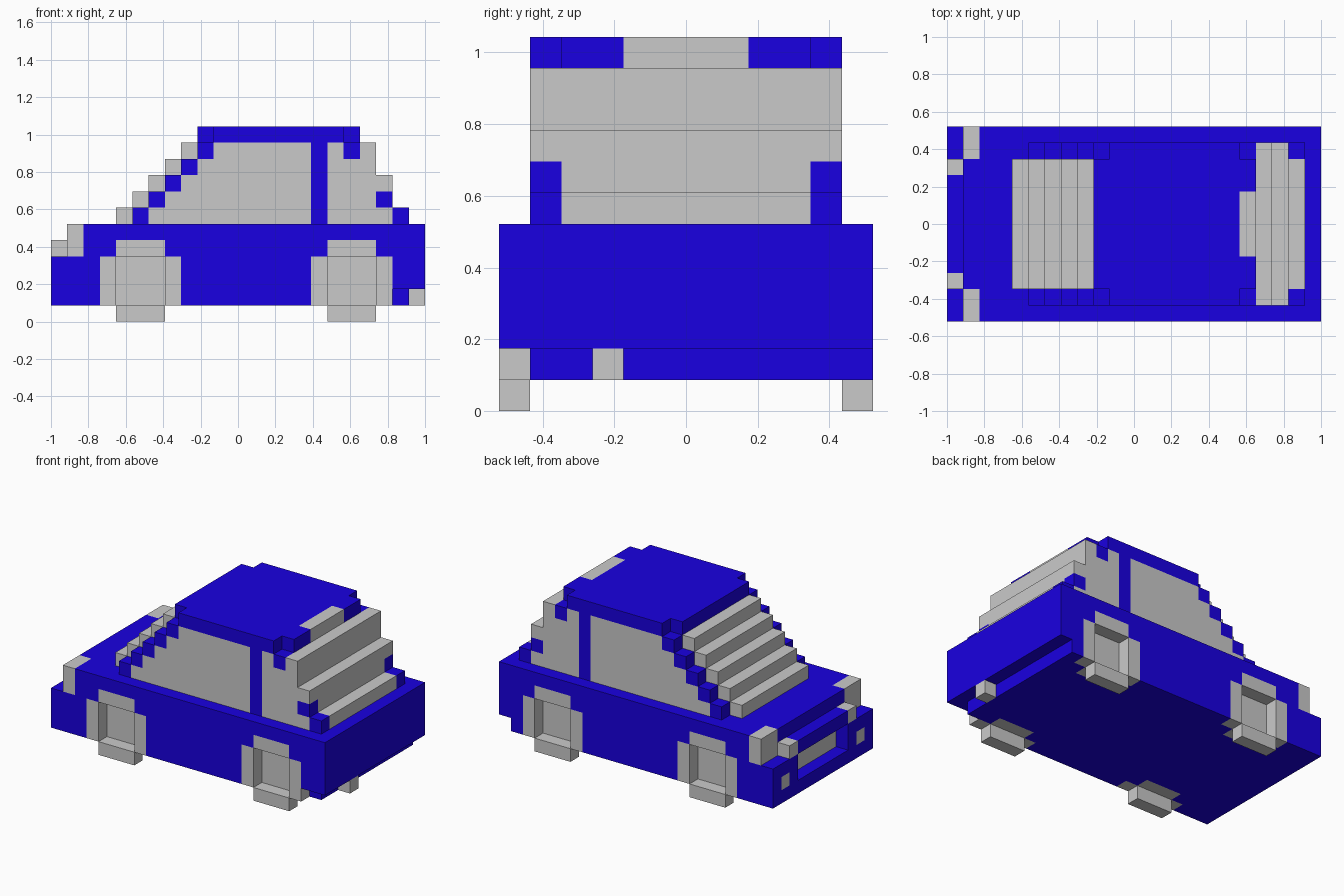
import bpy, bmesh, math

if "Cube" in bpy.data.objects:
    bpy.data.objects.remove(bpy.data.objects["Cube"])

V = 2 / 23                      # block size: the car is 23 blocks long, 12 wide, 12 high
NX, NY = 23, 12


def material(name, rgb):
    m = bpy.data.materials.new(name)
    m.diffuse_color = (*rgb, 1)
    m.use_nodes = True
    m.node_tree.nodes["Principled BSDF"].inputs["Base Color"].default_value = m.diffuse_color
    return m


BLUE = material("blue paint", (0.010, 0.0, 0.75))
GREY = material("light grey", (0.59, 0.59, 0.59))

cells = {}                      # block position -> part name
part_mat = {}


def block(part, mat, x, y, z, mirror=False):
    """Fill inclusive block ranges; later parts replace earlier ones."""
    part_mat[part] = mat
    for i in range(x[0], x[1] + 1):
        for j in range(y[0], y[1] + 1):
            for k in range(z[0], z[1] + 1):
                cells[i, j, k] = part
                if mirror:
                    cells[i, NY - 1 - j, k] = part


def carve(x, y, z, mirror=False):
    for i in range(x[0], x[1] + 1):
        for j in range(y[0], y[1] + 1):
            for k in range(z[0], z[1] + 1):
                cells.pop((i, j, k), None)
                if mirror:
                    cells.pop((i, NY - 1 - j, k), None)


# Body, rear end raised over the exhaust, low front end with a ledge
block("body", BLUE, (1, 22), (0, 11), (1, 5))
block("body", BLUE, (0, 0), (0, 11), (1, 3))
block("body", BLUE, (0, 0), (3, 8), (4, 4))
carve((22, 22), (0, 11), (1, 1))
carve((21, 21), (0, 0), (1, 1))

# Recessed grille, headlights and front lamps
carve((0, 0), (3, 8), (2, 3))
block("grille", GREY, (1, 1), (3, 8), (2, 3))
block("headlights", GREY, (1, 1), (0, 1), (4, 5), True)
block("front_lamps", GREY, (0, 0), (2, 2), (4, 4), True)
block("fog_lamps", GREY, (0, 0), (1, 1), (2, 2), True)

# Exhaust
block("exhaust", GREY, (22, 22), (3, 3), (1, 1))

# Wheels with raised rims and recessed hubs
for s in (3, 16):
    block("wheels", GREY, (s, s + 4), (0, 0), (1, 3), True)
    block("wheels", GREY, (s + 1, s + 3), (0, 0), (0, 4), True)
    block("wheels", GREY, (s + 1, s + 3), (1, 1), (1, 3), True)
    carve((s + 1, s + 3), (0, 0), (1, 3), True)

# Cabin glass, stepped windscreen and blue front pillars
rear = {6: 20, 7: 20, 8: 20, 9: 19, 10: 19}
for k in range(6, 11):
    block("windows", GREY, (k, rear[k]), (1, 10), (k, k))
    block("windscreen", GREY, (k - 2, k - 2), (2, 9), (k, k))
    block("windows", GREY, (k - 1, k - 1), (2, 9), (k, k))
    block("front_pillars", BLUE, (k - 1, k - 1), (1, 1), (k, k), True)
block("windows", GREY, (21, 21), (2, 9), (6, 6))

# Door pillars and rear pillars
block("door_pillars", BLUE, (16, 16), (1, 1), (6, 10), True)
for i, k in ((21, 6), (20, 7), (18, 10)):
    block("rear_pillars", BLUE, (i, i), (1, 1), (k, k), True)

# Roof with notched corners and a grey rear insert
block("roof", BLUE, (9, 18), (2, 9), (11, 11))
block("roof", BLUE, (10, 17), (1, 10), (11, 11))
block("roof_insert", GREY, (18, 18), (4, 7), (11, 11))

# Mesh each part from the exposed sides of its blocks, then merge flat areas
SIDES = [((1, 0, 0), ((1, 0, 0), (1, 1, 0), (1, 1, 1), (1, 0, 1))),
         ((-1, 0, 0), ((0, 0, 0), (0, 0, 1), (0, 1, 1), (0, 1, 0))),
         ((0, 1, 0), ((0, 1, 0), (0, 1, 1), (1, 1, 1), (1, 1, 0))),
         ((0, -1, 0), ((0, 0, 0), (1, 0, 0), (1, 0, 1), (0, 0, 1))),
         ((0, 0, 1), ((0, 0, 1), (1, 0, 1), (1, 1, 1), (0, 1, 1))),
         ((0, 0, -1), ((0, 0, 0), (0, 1, 0), (1, 1, 0), (1, 0, 0)))]

for part, mat in part_mat.items():
    bm = bmesh.new()
    for (i, j, k), owner in cells.items():
        if owner != part:
            continue
        for d, quad in SIDES:
            if (i + d[0], j + d[1], k + d[2]) in cells:
                continue
            bm.faces.new([bm.verts.new(((i + a - NX / 2) * V, (j + b - NY / 2) * V,
                                        (k + c) * V)) for a, b, c in quad])
    bmesh.ops.remove_doubles(bm, verts=bm.verts[:], dist=V / 100)
    bmesh.ops.dissolve_limit(bm, angle_limit=math.radians(1),
                             verts=bm.verts[:], edges=bm.edges[:])
    me = bpy.data.meshes.new(part)
    bm.to_mesh(me)
    bm.free()
    me.materials.append(mat)
    bpy.context.collection.objects.link(bpy.data.objects.new(part, me))
